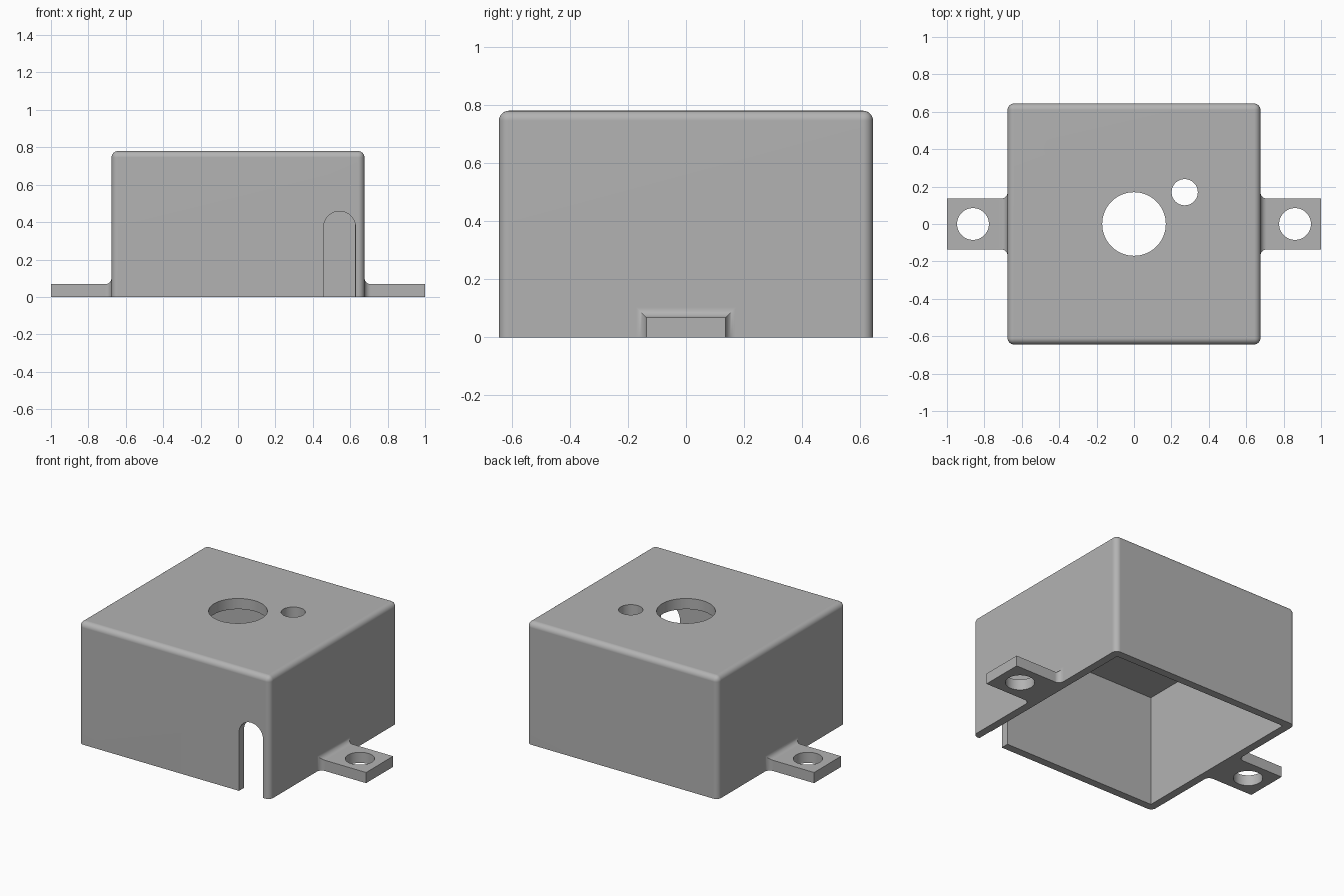
import bpy, bmesh, math

if "Cube" in bpy.data.objects:
    bpy.data.objects.remove(bpy.data.objects["Cube"], do_unlink=True)

HX, HY, HZ = 0.676, 0.644, 0.78      # half width, half depth, height
WALL, ROOF, R = 0.051, 0.068, 0.034  # thicknesses and edge radius
SLOT_X, SLOT_Z, SLOT_R = 0.543, 0.373, 0.085

grey = bpy.data.materials.new("plain grey")
grey.use_nodes = True
colour = (0.45, 0.45, 0.45, 1)
grey.diffuse_color = colour
grey.node_tree.nodes["Principled BSDF"].inputs["Base Color"].default_value = colour


def to_object(name, bm):
    bmesh.ops.recalc_face_normals(bm, faces=bm.faces)
    mesh = bpy.data.meshes.new(name)
    bm.to_mesh(mesh)
    bm.free()
    mesh.materials.append(grey)
    obj = bpy.data.objects.new(name, mesh)
    bpy.context.collection.objects.link(obj)
    return obj


def block(name, x0, x1, y0, y1, z0, z1, radius=0):
    bm = bmesh.new()
    bmesh.ops.create_cube(bm, size=1)
    for v in bm.verts:
        v.co = (x1 if v.co.x > 0 else x0, y1 if v.co.y > 0 else y0, z1 if v.co.z > 0 else z0)
    if radius:  # round everything except the open bottom rim
        edges = [e for e in bm.edges if max(v.co.z for v in e.verts) > z0]
        bmesh.ops.bevel(bm, geom=edges, offset=radius, segments=6, profile=0.5, affect='EDGES')
    return to_object(name, bm)


def cylinder(name, x, y, z, radius, depth, along_y=False):
    bm = bmesh.new()
    bmesh.ops.create_cone(bm, cap_ends=True, segments=64, radius1=radius, radius2=radius, depth=depth)
    obj = to_object(name, bm)
    obj.location = (x, y, z)
    if along_y:
        obj.rotation_euler.x = math.pi / 2
    return obj


def mounting_tab(name, side):
    # Rectangular sections that flare into the wall with a concave fillet
    bm = bmesh.new()
    stations = [(1.0, 0)]
    for i in range(9):
        a = math.pi / 2 * i / 8
        stations.append((HX + R * (1 - math.sin(a)), R * (1 - math.cos(a))))
    stations.append((HX - WALL * 0.6, R))
    rings = []
    for x, flare in stations:
        w, h = 0.136 + flare, 0.068 + flare
        rings.append([bm.verts.new((side * x, y, z)) for y, z in ((-w, 0), (w, 0), (w, h), (-w, h))])
    for a, b in zip(rings, rings[1:]):
        for i in range(4):
            j = (i + 1) % 4
            bm.faces.new((a[i], a[j], b[j], b[i]))
    bm.faces.new(rings[0])
    bm.faces.new(rings[-1])
    return to_object(name, bm)


def combine(target, tool, operation):
    mod = target.modifiers.new(tool.name, 'BOOLEAN')
    mod.operation, mod.solver, mod.object = operation, 'EXACT', tool
    bpy.context.view_layer.objects.active = target
    bpy.ops.object.modifier_apply(modifier=mod.name)
    bpy.data.objects.remove(tool, do_unlink=True)


# Rounded cover with its two tabs
cover = block("box_cover", -HX, HX, -HY, HY, 0, HZ, R)
for side in (-1, 1):
    combine(cover, mounting_tab("mounting_tab", side), 'UNION')

# Hollow interior, open underneath
combine(cover, block("cavity", WALL - HX, HX - WALL, WALL - HY, HY - WALL, -0.2, HZ - ROOF), 'DIFFERENCE')

# Round holes in the roof and tabs: x, y, z, radius
for x, y, z, r in ((0, 0, HZ, 0.17), (0.271, 0.17, HZ, 0.07), (-0.861, 0, 0, 0.085), (0.861, 0, 0, 0.085)):
    combine(cover, cylinder("hole", x, y, z, r, 0.4), 'DIFFERENCE')

# Cable slot with a round top in the front wall
slot = block("cable_slot", SLOT_X - SLOT_R, SLOT_X + SLOT_R, -HY - 0.1, -HY + 0.1, -0.1, SLOT_Z)
combine(slot, cylinder("slot_arch", SLOT_X, -HY, SLOT_Z, SLOT_R, 0.2, True), 'UNION')
combine(cover, slot, 'DIFFERENCE')

# Smooth fillets and holes, flat broad faces
bpy.ops.object.select_all(action='DESELECT')
cover.select_set(True)
bpy.context.view_layer.objects.active = cover
bpy.ops.object.shade_smooth_by_angle(angle=math.radians(30))
weighted = cover.modifiers.new("even_shading", 'WEIGHTED_NORMAL')
weighted.keep_sharp = True
